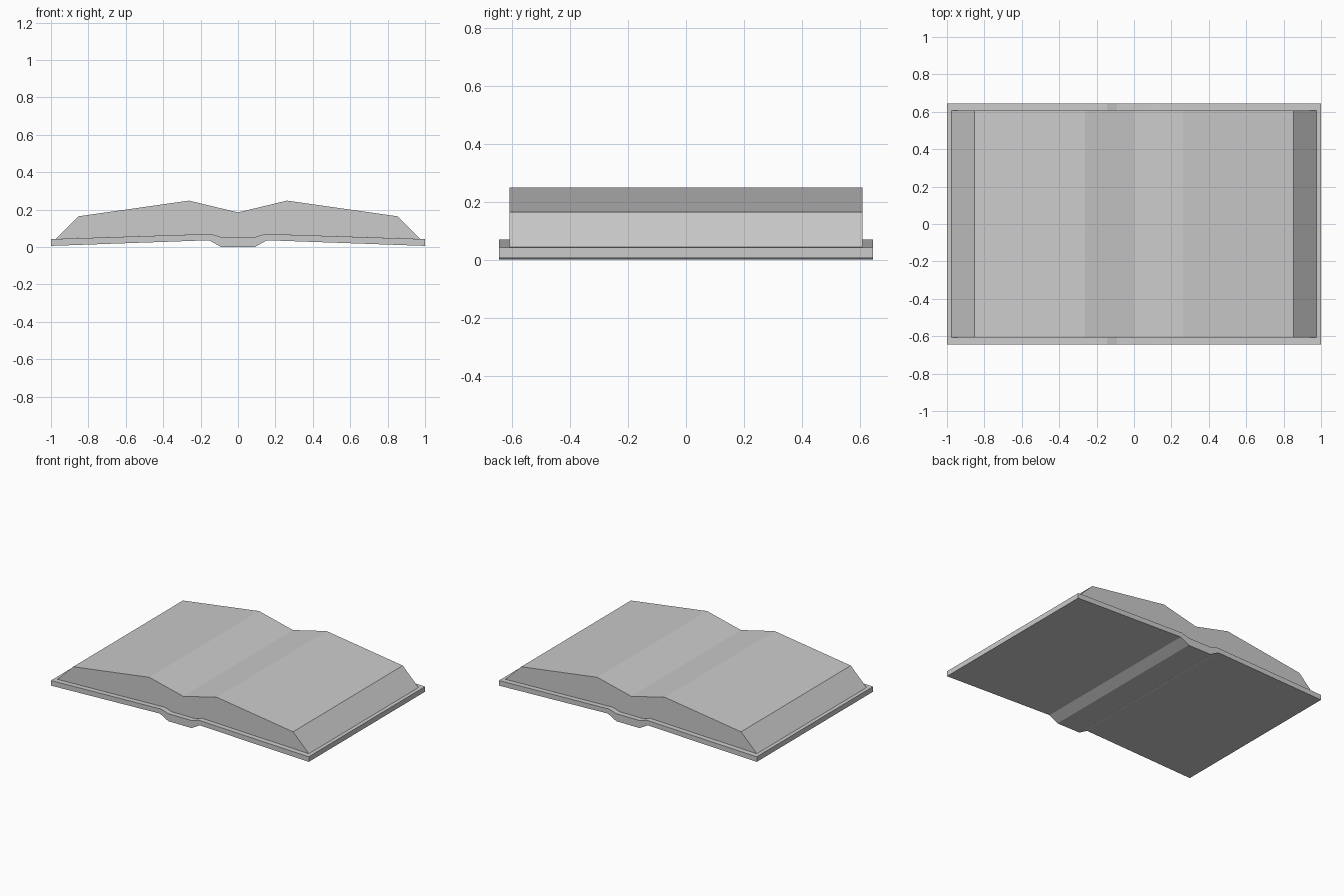
import bpy
import bmesh

default = bpy.data.objects.get("Cube")
if default:
    bpy.data.objects.remove(default, do_unlink=True)

grey = bpy.data.materials.new("plain grey")
grey.use_nodes = True
colour = (0.6, 0.6, 0.6, 1)
grey.diffuse_color = colour
grey.node_tree.nodes["Principled BSDF"].inputs["Base Color"].default_value = colour


def mirrored(half):
    """Complete a right-to-left (x rising) line from its -x half."""
    return half + [(-x, z) for x, z in reversed(half) if x != 0]


def extrude_between(name, upper, lower, half_depth):
    """Solid between an upper and a lower line, extruded along y."""
    bm = bmesh.new()
    outline = lower + upper[::-1]
    face = bm.faces.new([bm.verts.new((x, -half_depth, z)) for x, z in outline])
    result = bmesh.ops.extrude_face_region(bm, geom=[face])
    moved = [v for v in result["geom"] if isinstance(v, bmesh.types.BMVert)]
    bmesh.ops.translate(bm, verts=moved, vec=(0, 2 * half_depth, 0))
    bmesh.ops.recalc_face_normals(bm, faces=bm.faces)
    # Clean triangulation of the concave end caps
    bmesh.ops.triangulate(bm, faces=[f for f in bm.faces if len(f.verts) > 4])
    mesh = bpy.data.meshes.new(name)
    bm.to_mesh(mesh)
    bm.free()
    mesh.materials.append(grey)
    obj = bpy.data.objects.new(name, mesh)
    bpy.context.collection.objects.link(obj)
    return obj


# Cover: two sloping boards joined by a sunken spine
cover_top = mirrored([(-1, 0.042), (-0.145, 0.07), (-0.09, 0.053)])
cover_bottom = mirrored([(-1, 0.006), (-0.155, 0.036), (-0.09, 0)])
extrude_between("cover", cover_top, cover_bottom, 0.644)

# Page block: two swelling halves meeting in the central valley
page_top = mirrored([(-0.975, 0.043), (-0.853, 0.164), (-0.262, 0.248), (0, 0.185)])
page_bottom = mirrored([(-0.145, 0.07), (-0.09, 0.053)])
extrude_between("pages", page_top, page_bottom, 0.608)
